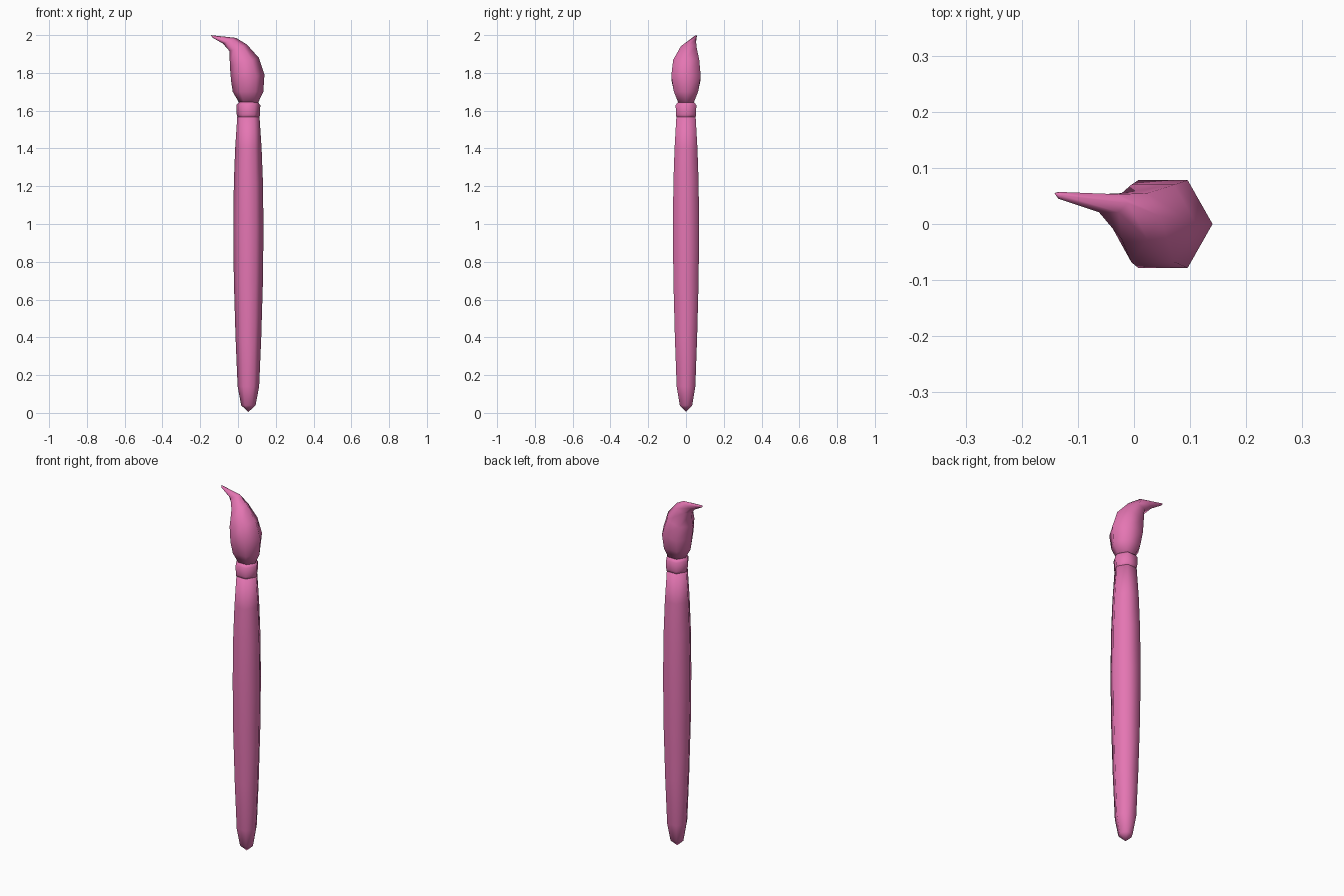
import bpy, bmesh, math

cube = bpy.data.objects.get("Cube")
if cube:
    bpy.data.objects.remove(cube, do_unlink=True)

SIDES = 6
AXIS_X = 0.055

pink = bpy.data.materials.new("pink")
pink.use_nodes = True
pink.diffuse_color = (0.78, 0.18, 0.45, 1)
pink.node_tree.nodes["Principled BSDF"].inputs["Base Color"].default_value = pink.diffuse_color


def loft(name, rings, start=None, end=None):
    """Skin hexagonal rings (left x, left z, right x, right z, centre y, half depth)."""
    bm = bmesh.new()
    loops = []
    for xl, zl, xr, zr, cy, hy in rings:
        loop = []
        for i in range(SIDES):
            a = math.tau * i / SIDES
            t = (1 + math.cos(a)) / 2
            y = cy + hy * math.sin(a) / math.sin(math.pi / 3)
            loop.append(bm.verts.new((xl + (xr - xl) * t, y, zl + (zr - zl) * t)))
        loops.append(loop)
    for low, high in zip(loops, loops[1:]):
        for i in range(SIDES):
            j = (i + 1) % SIDES
            bm.faces.new((low[i], low[j], high[j], high[i]))
    # Close each end with a point, or a flat cap
    for loop, point in ((loops[0], start), (loops[-1], end)):
        if point:
            tip = bm.verts.new(point)
            for i in range(SIDES):
                bm.faces.new((loop[i], loop[(i + 1) % SIDES], tip))
        else:
            bm.faces.new(loop)
    bmesh.ops.recalc_face_normals(bm, faces=bm.faces)
    mesh = bpy.data.meshes.new(name)
    bm.to_mesh(mesh)
    bm.free()
    mesh.materials.append(pink)
    obj = bpy.data.objects.new(name, mesh)
    bpy.context.collection.objects.link(obj)
    for poly in mesh.polygons:
        poly.use_smooth = True
    return obj


def straight(profile):
    """Level rings around the handle axis from (height, radius) pairs."""
    return [(AXIS_X - r, z, AXIS_X + r, z, 0, r * math.sin(math.pi / 3))
            for z, r in profile]


# Handle: long taper swelling in the middle, pointed at the foot
loft("handle", straight([(0.04, 0.038), (0.14, 0.057), (0.4, 0.068), (0.7, 0.077),
                         (0.98, 0.08), (1.22, 0.077), (1.4, 0.07), (1.58, 0.058)]),
     start=(AXIS_X, 0, 0.005))

# Collar holding the bristles
loft("collar", straight([(1.56, 0.057), (1.58, 0.062), (1.63, 0.063), (1.645, 0.05)]))

# Bristles: a full bulb sweeping into a curled point
loft("bristles", [
    (0.01, 1.635, 0.103, 1.635, 0, 0.038),
    (-0.028, 1.70, 0.134, 1.70, 0, 0.064),
    (-0.037, 1.76, 0.14, 1.79, 0, 0.078),
    (-0.043, 1.835, 0.11, 1.88, 0.001, 0.069),
    (-0.045, 1.915, 0.047, 1.95, 0.014, 0.041),
    (-0.08, 1.955, -0.01, 1.985, 0.037, 0.016),
    (-0.137, 1.988, -0.128, 1.998, 0.051, 0.006),
], end=(-0.142, 0.055, 2.0))
